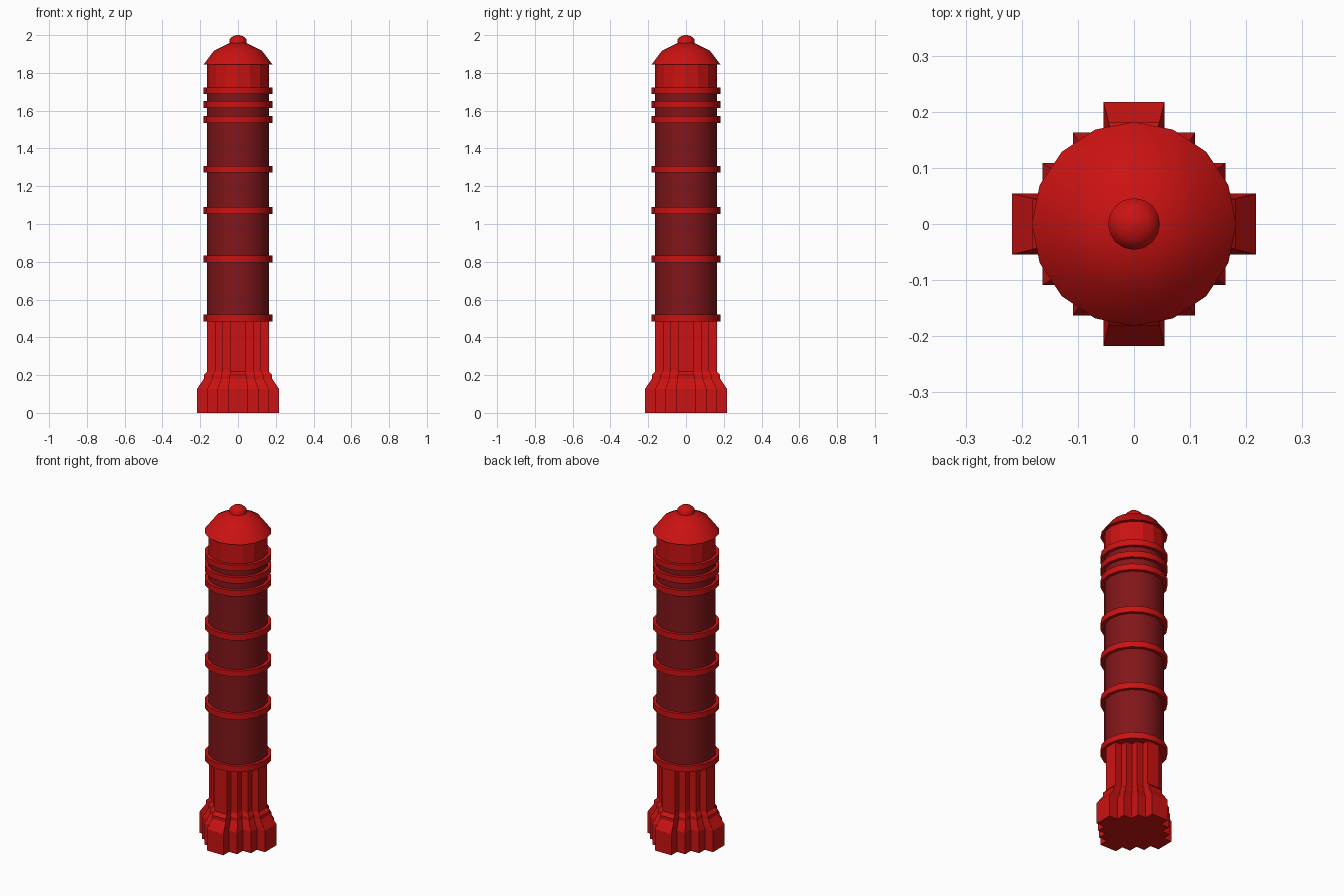
import bpy, bmesh
from math import cos, sin, pi, radians

if "Cube" in bpy.data.objects:
    bpy.data.objects.remove(bpy.data.objects["Cube"])

SIDES = 16


def material(name, color):
    m = bpy.data.materials.new(name)
    m.diffuse_color = (*color, 1)
    m.use_nodes = True
    m.node_tree.nodes["Principled BSDF"].inputs["Base Color"].default_value = m.diffuse_color
    return m


RED = material("red", (0.60, 0.006, 0.006))
DARK = material("dark_red", (0.22, 0.008, 0.010))


def loft(name, loops, mat, smooth=None):
    """Skin a stack of equal-length closed loops and cap both ends."""
    bm = bmesh.new()
    rows = [[bm.verts.new(p) for p in loop] for loop in loops]
    n = len(rows[0])
    for a, b in zip(rows, rows[1:]):
        for i in range(n):
            j = (i + 1) % n
            bm.faces.new((a[i], a[j], b[j], b[i]))
    bm.faces.new(rows[0][::-1])
    bm.faces.new(rows[-1])
    bmesh.ops.recalc_face_normals(bm, faces=bm.faces[:])
    me = bpy.data.meshes.new(name)
    bm.to_mesh(me)
    bm.free()
    me.materials.append(mat)
    ob = bpy.data.objects.new(name, me)
    bpy.context.collection.objects.link(ob)
    if smooth:
        bpy.ops.object.select_all(action='DESELECT')
        ob.select_set(True)
        bpy.context.view_layer.objects.active = ob
        bpy.ops.object.shade_smooth_by_angle(angle=radians(smooth))
    return ob


def turned(name, profile, mat, smooth=None):
    """Lathe a (radius, height) profile."""
    ang = [2 * pi * i / SIDES for i in range(SIDES)]
    return loft(name, [[(r * cos(a), r * sin(a), z) for a in ang]
                       for r, z in profile], mat, smooth)


# Stepped cross-shaped base: one quarter of the outline, turned four times
quarter = [(4, -1), (4, 1), (3, 1), (3, 2), (2, 2), (2, 3), (1, 3)]
outline = []
for k in range(4):
    for x, y in quarter:
        for _ in range(k):
            x, y = -y, x
        outline.append((x / 4, y / 4))
base_profile = [(0.217, 0), (0.217, 0.127), (0.181, 0.18),
                (0.181, 0.20), (0.163, 0.22), (0.163, 0.50)]
loft("stepped_base", [[(x * r, y * r, z) for x, y in outline]
                      for r, z in base_profile], RED)

# Round shaft
turned("shaft", [(0.163, 0.49), (0.163, 1.71)], DARK, 40)

# Raised bands
for i, z in enumerate((0.503, 0.815, 1.072, 1.29, 1.553, 1.632, 1.705)):
    turned(f"band_{i + 1}", [(0.182, z - 0.018), (0.182, z + 0.018)], RED, 40)

# Faceted drum under the roof
turned("drum", [(0.163, 1.71), (0.163, 1.85)], RED)

# Domed roof and its knob
turned("dome", [(0.182, 1.845), (0.127, 1.917), (0.046, 1.958)], RED, 50)
turned("knob", [(0.046, 1.95), (0.046, 1.978), (0.028, 1.993), (0.008, 2.0)], RED, 60)
